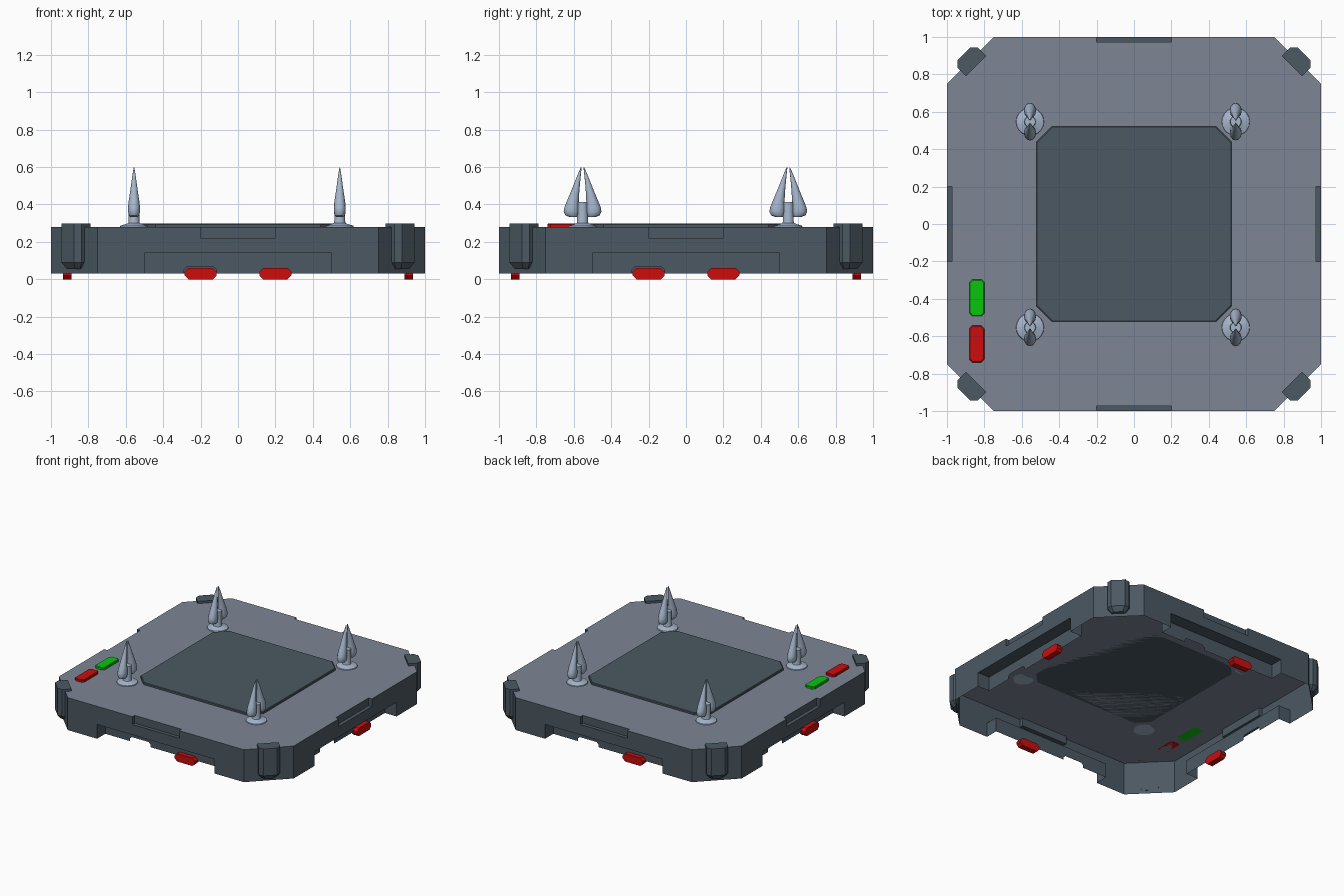
import bpy, bmesh, math
from mathutils import Matrix, Vector

if "Cube" in bpy.data.objects:
    bpy.data.objects.remove(bpy.data.objects["Cube"])


def mat(name, r, g, b):
    m = bpy.data.materials.new(name)
    m.diffuse_color = (r, g, b, 1)
    m.use_nodes = True
    m.node_tree.nodes["Principled BSDF"].inputs["Base Color"].default_value = m.diffuse_color
    return m


DARK = mat("dark slate", 0.070, 0.098, 0.122)
GREY = mat("plate grey", 0.205, 0.240, 0.300)
STEEL = mat("pale steel", 0.38, 0.47, 0.60)
RED = mat("red", 0.60, 0.004, 0.004)
GREEN = mat("green", 0.003, 0.55, 0.005)


def finish(bm, name, mats, smooth=False):
    bmesh.ops.remove_doubles(bm, verts=bm.verts, dist=1e-5)
    bmesh.ops.recalc_face_normals(bm, faces=bm.faces)
    me = bpy.data.meshes.new(name)
    bm.to_mesh(me)
    bm.free()
    for m in mats:
        me.materials.append(m)
    ob = bpy.data.objects.new(name, me)
    bpy.context.collection.objects.link(ob)
    if smooth:
        bpy.ops.object.select_all(action='DESELECT')
        ob.select_set(True)
        bpy.context.view_layer.objects.active = ob
        bpy.ops.object.shade_smooth_by_angle(angle=math.radians(40))
    return ob


def face(bm, pts, idx=0):
    f = bm.faces.new([bm.verts.new(p) for p in pts])
    f.material_index = idx
    return f


def loft(bm, rings):
    """Closed skin through equal-length rings of points."""
    vs = [[bm.verts.new(p) for p in r] for r in rings]
    n = len(rings[0])
    for a, b in zip(vs, vs[1:]):
        for i in range(n):
            j = (i + 1) % n
            bm.faces.new((a[i], a[j], b[j], b[i]))
    bm.faces.new(vs[0][::-1])
    bm.faces.new(vs[-1])


def chamfered(hx, hy, c):
    return [(-hx + c, -hy), (hx - c, -hy), (hx, -hy + c), (hx, hy - c),
            (hx - c, hy), (-hx + c, hy), (-hx, hy - c), (-hx, -hy + c)]


def plate(name, m, cx, cy, hx, hy, c, z0, z1, edge):
    """Flat tile with cut corners and a bevelled upper rim."""
    bm = bmesh.new()
    levels = [(z0, 0), (z1 - edge, 0), (z1, edge)]
    loft(bm, [[(cx + x, cy + y, z) for x, y in chamfered(hx - d, hy - d, c)]
              for z, d in levels])
    return finish(bm, name, [m])


# Hollow base shell: four repeated sides, chamfered corners, open underneath
BOT, TOP = 0.03, 0.28
RIN, NIN = -0.90, -0.972       # depth of lower recess and of rim notch
bm = bmesh.new()
outline = []
for k in range(4):
    R = Matrix.Rotation(k * math.pi / 2, 3, 'Z')

    def add(pts):
        face(bm, [R @ Vector(p) for p in pts])

    wall = [(-.75, BOT), (-.5, BOT), (-.5, .14), (.5, .14), (.5, BOT), (.75, BOT),
            (.75, TOP), (.2, TOP), (.2, .22), (-.2, .22), (-.2, TOP), (-.75, TOP)]
    add([(x, -1, z) for x, z in wall])
    # corner face
    add([(.75, -1, BOT), (1, -.75, BOT), (1, -.75, TOP), (.75, -1, TOP)])
    # lower recess with a socket gap in its back wall
    back = [(-.5, BOT), (-.29, BOT), (-.29, .05), (-.275, .065), (-.13, .065),
            (-.115, .05), (-.115, BOT), (.5, BOT), (.5, .14), (-.5, .14)]
    add([(x, RIN, z) for x, z in back])
    add([(-.5, -1, .14), (-.5, RIN, .14), (.5, RIN, .14), (.5, -1, .14)])
    # rim notch
    add([(-.2, NIN, .22), (.2, NIN, .22), (.2, NIN, TOP), (-.2, NIN, TOP)])
    add([(-.2, -1, .22), (.2, -1, .22), (.2, NIN, .22), (-.2, NIN, .22)])
    for s in (-1, 1):
        add([(.5 * s, -1, BOT), (.5 * s, RIN, BOT), (.5 * s, RIN, .14), (.5 * s, -1, .14)])
        add([(.2 * s, -1, .22), (.2 * s, NIN, .22), (.2 * s, NIN, TOP), (.2 * s, -1, TOP)])
    edge = [(-.75, -1), (-.2, -1), (-.2, NIN), (.2, NIN), (.2, -1), (.75, -1)]
    outline += [R @ Vector((x, y, TOP)) for x, y in edge]
face(bm, outline, 1)
finish(bm, "base_shell", [DARK, GREY])

# Raised centre panel and the two buttons
plate("centre_panel", DARK, 0, 0, .522, .522, .082, TOP, .297, .004)
plate("green_button", GREEN, -.84, -.395, .04, .098, .015, TOP, .298, .004)
plate("red_button", RED, -.84, -.642, .04, .098, .015, TOP, .298, .004)

# Red connector tabs, one on each side
for k, side in enumerate(("front", "right", "back", "left")):
    bm = bmesh.new()
    shape = chamfered(.085, .03, .02)
    loft(bm, [[(.2 + x, y, .03 + z) for x, z in shape] for y in (-.935, -.89)])
    bm.transform(Matrix.Rotation(k * math.pi / 2, 4, 'Z'))
    finish(bm, side + "_connector_tab", [RED])

# Corner clips: an upright outside the corner and a lip over the top plate
for k in range(4):
    bm = bmesh.new()

    def section(hw, outer, c, z):
        return [(-hw, -1.236, z), (-hw, -outer + c, z), (-hw + c, -outer, z),
                (hw - c, -outer, z), (hw, -outer + c, z), (hw, -1.236, z)]

    loft(bm, [section(.05, 1.262, .018, .055), section(.076, 1.287, .028, .09),
              section(.076, 1.287, .028, .297)])
    loft(bm, [[(-.076, -1.236, z), (.076, -1.236, z), (.076, -1.193, z), (-.076, -1.193, z)]
              for z in (TOP, .297)])
    bm.transform(Matrix.Rotation(math.radians(45 + 90 * k), 4, 'Z'))
    finish(bm, "corner_clip_%d" % (k + 1), [DARK])

# Spikes: round foot, post and two facing blades
FOOT = [(.075, .28), (.073, .286), (.045, .295), (.031, .30), (.029, .31), (.029, .412)]
# height, inner edge, outer edge, half thickness
BLADE = [(.332, .030, .068, .018), (.342, .022, .092, .028), (.362, .018, .101, .032),
         (.385, .018, .097, .032), (.415, .020, .085, .029), (.46, .018, .066, .022),
         (.51, .014, .046, .015), (.56, .009, .026, .008), (.597, .005, .010, .002)]


def circle(r, z, n=20):
    return [(r * math.cos(2 * math.pi * i / n), r * math.sin(2 * math.pi * i / n), z)
            for i in range(n)]


def lens(z, a, b, t, s, n=12):
    pts = []
    for i in range(n):
        w = 2 * math.pi * i / n
        pts.append((t * math.sin(w), s * ((a + b) / 2 - (b - a) / 2 * math.cos(w)), z))
    return pts


for i, (sx, sy) in enumerate(((-1, -1), (1, -1), (1, 1), (-1, 1))):
    bm = bmesh.new()
    loft(bm, [circle(r, z) for r, z in FOOT])
    for s in (-1, 1):
        loft(bm, [lens(*row, s) for row in BLADE])
    bm.transform(Matrix.Translation((sx * .55 - .006, sy * .55 - .003, 0)))
    finish(bm, "spike_%d" % (i + 1), [STEEL], smooth=True)
